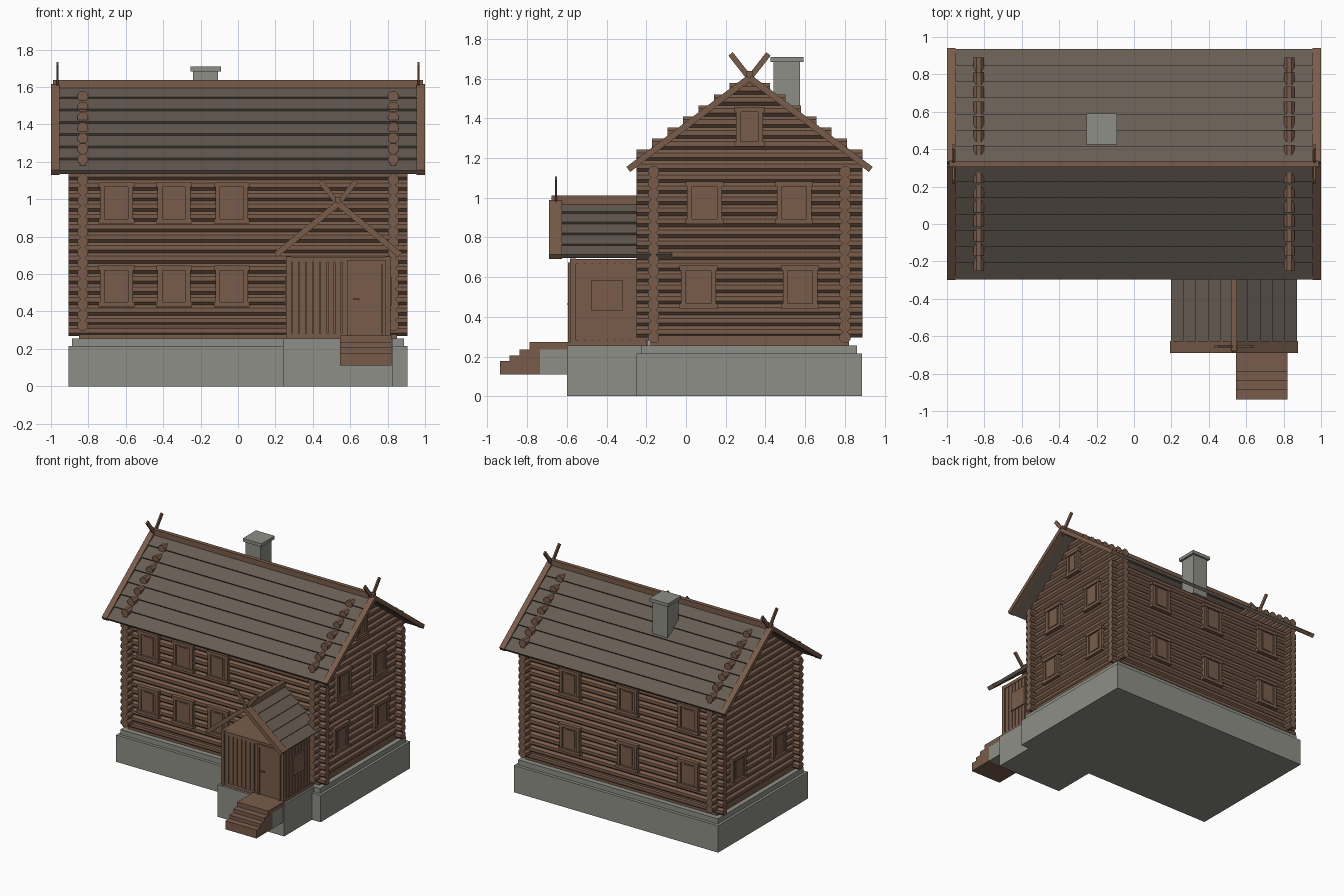
import bpy, bmesh, math
from mathutils import Matrix, Vector

if "Cube" in bpy.data.objects:
    bpy.data.objects.remove(bpy.data.objects["Cube"])

def mat(name, c):
    m = bpy.data.materials.new(name)
    m.diffuse_color = (*c, 1)
    m.use_nodes = True
    m.node_tree.nodes["Principled BSDF"].inputs["Base Color"].default_value = m.diffuse_color
    return m

WOOD = mat("brown wood", (0.19, 0.108, 0.070))
ROOF = mat("grey shingle", (0.135, 0.108, 0.086))
STONE = mat("grey stone", (0.268, 0.273, 0.238))
I = Matrix.Identity(4)

def frame(o, u, v, w):
    """Matrix with local axes u, v, w at origin o."""
    m = Matrix((u, v, w)).transposed().to_4x4()
    m.translation = Vector(o)
    return m

class Part:
    def __init__(self):
        self.bm = bmesh.new()

    def prism(self, pts, a0, a1, m=I):
        """Polygon pts in local (y, z), extruded along local x."""
        ends = [[self.bm.verts.new(m @ Vector((a, *p))) for p in pts] for a in (a0, a1)]
        self.bm.faces.new(ends[0])
        self.bm.faces.new(ends[1][::-1])
        for i in range(len(pts)):
            j = (i + 1) % len(pts)
            self.bm.faces.new((ends[0][j], ends[0][i], ends[1][i], ends[1][j]))

    def box(self, x0, x1, y0, y1, z0, z1, m=I):
        self.prism([(y0, z0), (y1, z0), (y1, z1), (y0, z1)], x0, x1, m)

    def done(self, name, material):
        bmesh.ops.recalc_face_normals(self.bm, faces=self.bm.faces)
        me = bpy.data.meshes.new(name)
        self.bm.to_mesh(me)
        self.bm.free()
        me.materials.append(material)
        bpy.context.collection.objects.link(bpy.data.objects.new(name, me))

# stone foundation, two tiers, with the porch base
p = Part()
p.box(-.907, .907, -.249, .887, 0, .215)
p.box(-.887, .887, -.225, .862, .215, .256)
p.box(.24, .83, -.60, -.20, 0, .256)
p.done("foundation", STONE)

# log walls, eight-sided logs crossing at the corners
R, D, YC = .0305, .0556, .32
OCT = [(R * math.cos(math.pi * (i + .5) / 4), R * math.sin(math.pi * (i + .5) / 4)) for i in range(8)]
p = Part()
for k in range(16):
    for y in (-.163, .801):
        p.prism(OCT, -.907, .907, Matrix.Translation((0, y, .296 + D * k)))
p.done("long_wall_logs", WOOD)
p = Part()
for k in range(23):
    half = .57 - .078 * max(0, k - 16)
    for x in (-.83, .83):
        p.prism(OCT, -half, half, frame((x, YC, .325 + D * k), (0, 1, 0), (-1, 0, 0), (0, 0, 1)))
p.done("gable_wall_logs", WOOD)
p = Part()
p.box(-.85, .85, -.183, .821, .25, .33)
p.box(-.825, .825, -.158, .796, .33, 1.14)
p.done("sill_and_wall_core", WOOD)

# windows: shutter panel, frame bars, header and sill
def window(part, m, w, h):
    a, b = w / 2, h / 2
    part.box(-a + .02, a - .02, -b + .015, b - .015, -.03, .008, m)
    part.box(-a + .045, a - .045, -b + .04, b - .04, 0, .013, m)
    for s in (-1, 1):
        x = s * (a - .0125)
        part.box(x - .0125, x + .0125, -b, b, -.03, .018, m)
        y = s * (b - .0125)
        part.box(-a - .008, a + .008, y - .0125, y + .0125, -.03, .024, m)

Z = (0, 0, 1)
def front(x, z): return frame((x, -.195, z), (1, 0, 0), Z, (0, -1, 0))
def back(x, z): return frame((x, .833, z), (-1, 0, 0), Z, (0, 1, 0))
def right(y, z): return frame((.862, y, z), (0, 1, 0), Z, (1, 0, 0))
def left(y, z): return frame((-.862, y, z), (0, -1, 0), Z, (-1, 0, 0))

p = Part()
for z in (.535, .98):
    for x in (-.65, -.342, -.033):
        window(p, front(x, z), .175, .22)
    for x in (.44, -.07, -.61):
        window(p, back(x, z), .175, .22)
for y, z in ((.063, .55), (.575, .55), (.093, .975), (.545, .975)):
    window(p, right(y, z), .175, .215)
for y in (.063, .575):
    window(p, left(y, .55), .175, .215)
window(p, right(YC, 1.357), .135, .20)
p.done("windows", WOOD)

# gable roofs: lapped boards, edge boards, ridge cap and crossed finials
def gable_roof(name, o, along, side, run, tan, a0, a1, n, edges, fin):
    o, along, side = Vector(o), Vector(along), Vector(side)
    c = 1 / math.hypot(1, tan)
    L = run / c
    boards, trim = Part(), Part()
    for s in (-1, 1):
        down = side * s * c - Vector(Z) * tan * c
        up = side * s * tan * c + Vector(Z) * c
        m = frame(o, along, down, up)
        for i in range(n):
            s0, s1 = L * i / n, L * (i + 1) / n
            boards.prism([(s0, -.010), (s1, -.010), (s1, .014), (s0, .001)], a0 + .01, a1 - .01, m)
        for e0, e1 in edges:
            trim.box(e0, e1, 0, L + .003, -.014, .018, m)
        t = math.radians(52)
        arm = side * s * math.cos(t) + Vector(Z) * math.sin(t)
        nor = side * s * -math.sin(t) + Vector(Z) * math.cos(t)
        for f in fin:
            trim.box(f - .006, f + .006, -.04, .155, -.014, .014, frame(o, along, arm, nor))
    trim.prism([(-.016, -.02), (.016, -.02), (.016, .035), (-.016, .035)], a0 + .002, a1 - .002,
               frame(o, along, side, Z))
    boards.done(name + "_boards", ROOF)
    trim.done(name + "_trim", WOOD)

gable_roof("main_roof", (0, YC, 1.602), (1, 0, 0), (0, 1, 0), .607, .757, -.99, .99, 7,
           ((-1, -.955), (.955, 1)), (-.965, .965))
gable_roof("porch_roof", (.535, 0, .975), (0, 1, 0), (-1, 0, 0), .328, .83, -.68, -.06, 5,
           ((-.69, -.625),), (-.655,))

# chimney with cap
p = Part()
p.box(-.24, -.107, .44, .575, 1.35, 1.685)
p.box(-.255, -.09, .425, .592, 1.683, 1.709)
p.done("chimney", STONE)

# porch: core, corner posts, vertical boards with gaps
p = Part()
p.box(.27, .805, -.572, -.19, .25, .69)
for x in (.257, .785):
    p.box(x, x + .03, -.585, -.555, .255, .695)
for i in range(8):
    x = .29 + .038 * i
    p.box(x, x + .033, -.581, -.57, .256, .69)
for i in range(9):
    y = -.545 + .038 * i
    for x in (.262, .80):
        p.box(x, x + .011, y, y + .031, .256, .69)
for z in (.256, .665):
    p.box(.257, .815, -.583, -.2, z, z + .027)
p.done("porch_walls", WOOD)
p = Part()
for x in (.252, .808):
    p.box(x, x + .012, -.475, -.32, .43, .585)
p.done("porch_side_shutters", WOOD)

# door with frame and handle
p = Part()
p.box(.605, .768, -.588, -.57, .28, .65)
for x in (.583, .770):
    p.box(x, x + .02, -.594, -.57, .26, .672)
p.box(.583, .79, -.594, -.57, .652, .674)
p.box(.615, .65, -.598, -.588, .46, .47)
p.done("door", WOOD)

# steps with a stone support
p = Part()
for i, z in enumerate((.178, .206, .236)):
    p.box(.545, .82, -.938 + .05 * i, -.735, .11, z)
p.box(.545, .82, -.788, -.58, .236, .272)
p.done("steps", WOOD)
p = Part()
p.box(.546, .819, -.735, -.59, .11, .262)
p.done("step_support", STONE)
